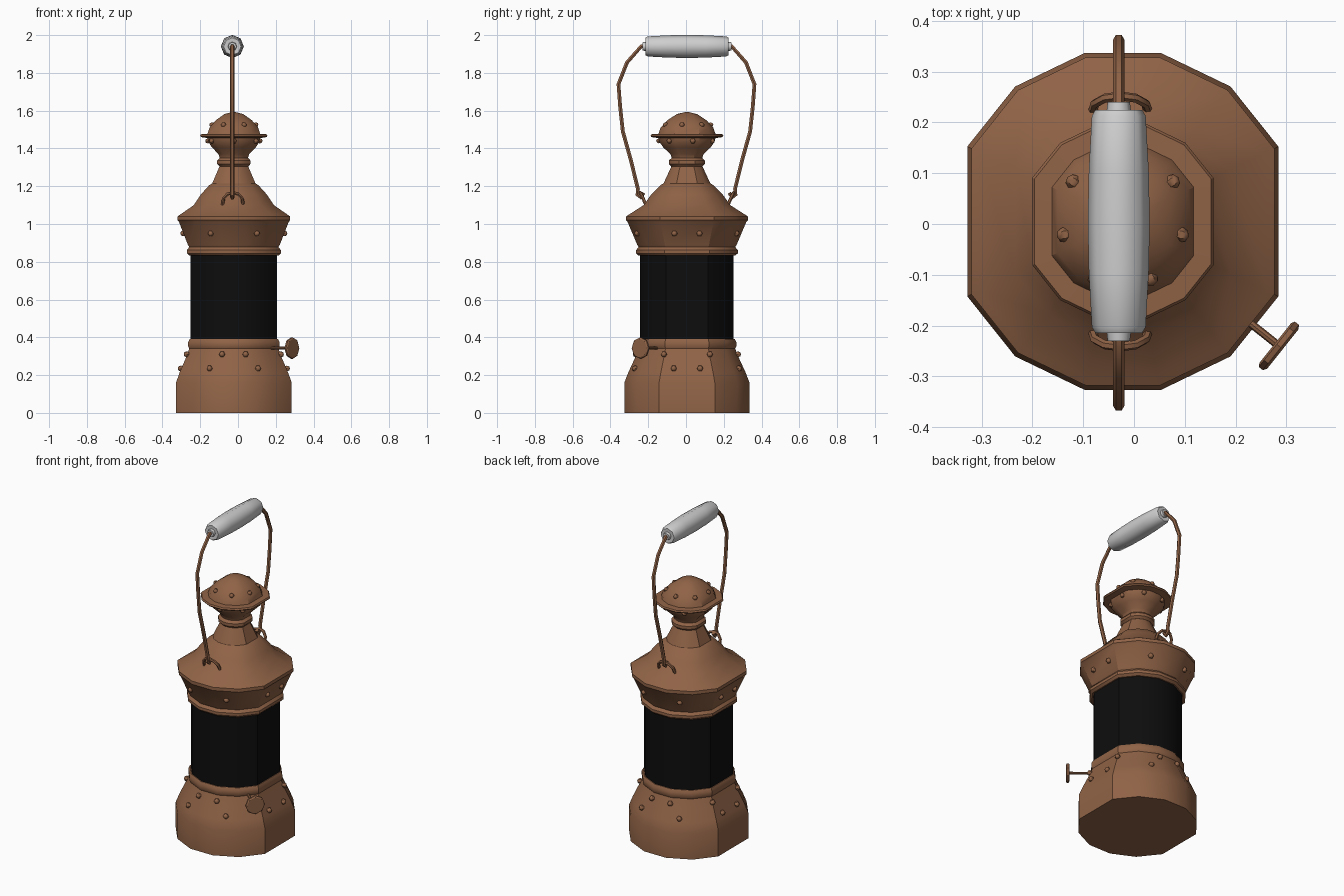
import bpy, bmesh, math
from mathutils import Vector, Matrix

if "Cube" in bpy.data.objects:
    bpy.data.objects.remove(bpy.data.objects["Cube"])

CX, CY = -0.022, 0.005          # lantern axis
STEP = 2 * math.pi / 14
# 14-sided ring with the two side corners cut off: flat left and right faces
BODY = [STEP * k for k in range(14) if k not in (0, 7)]
OCT = [math.pi / 4 * k for k in range(8)]


def material(name, rgb):
    m = bpy.data.materials.new(name)
    m.diffuse_color = (*rgb, 1)
    m.use_nodes = True
    m.node_tree.nodes["Principled BSDF"].inputs["Base Color"].default_value = m.diffuse_color
    return m


COPPER = material("copper", (0.28, 0.125, 0.062))
GLASS = material("black_glass", (0.004, 0.004, 0.004))
WHITE = material("white_grip", (0.62, 0.62, 0.62))


def finish(bm, name, mat, angle=32):
    bmesh.ops.recalc_face_normals(bm, faces=bm.faces)
    me = bpy.data.meshes.new(name)
    bm.to_mesh(me)
    bm.free()
    for p in me.polygons:
        p.use_smooth = True
    me.set_sharp_from_angle(angle=math.radians(angle))
    me.materials.append(mat)
    ob = bpy.data.objects.new(name, me)
    bpy.context.collection.objects.link(ob)
    return ob


def lathe(name, profile, angles, mat, matrix):
    """Stack rings of (radius, height) and close both ends."""
    bm = bmesh.new()
    rings = [[bm.verts.new((r * math.cos(a), r * math.sin(a), z)) for a in angles]
             for r, z in profile]
    n = len(angles)
    for lo, hi in zip(rings, rings[1:]):
        for i in range(n):
            j = (i + 1) % n
            bm.faces.new((lo[i], lo[j], hi[j], hi[i]))
    bm.faces.new(rings[0])
    bm.faces.new(rings[-1])
    bm.transform(matrix)
    return finish(bm, name, mat)


def tube(name, points, radius, mat):
    """Round rod along a path."""
    cu = bpy.data.curves.new(name + "_path", 'CURVE')
    cu.dimensions = '3D'
    cu.bevel_depth = radius
    cu.bevel_resolution = 1
    cu.use_fill_caps = True
    sp = cu.splines.new('POLY')
    sp.points.add(len(points) - 1)
    for p, co in zip(sp.points, points):
        p.co = (*co, 1)
    tmp = bpy.data.objects.new(name + "_path", cu)
    bpy.context.collection.objects.link(tmp)
    bpy.context.view_layer.update()
    me = bpy.data.meshes.new_from_object(
        tmp.evaluated_get(bpy.context.evaluated_depsgraph_get()))
    bm = bmesh.new()
    bm.from_mesh(me)
    bpy.data.objects.remove(tmp)
    bpy.data.meshes.remove(me)
    return finish(bm, name, mat, 50)


def wall(R, a):
    """Distance from the axis to the body surface at angle a."""
    c = abs(math.cos(a))
    if c > math.cos(STEP):
        return R * math.cos(STEP) / c
    return R * math.cos(STEP / 2) / math.cos(a % STEP - STEP / 2)


def rivets(name, R, z, degrees, size=0.017):
    bm = bmesh.new()
    for d in degrees:
        a = math.radians(d)
        r = wall(R, a)
        m = (Matrix.Translation((CX + r * math.cos(a), CY + r * math.sin(a), z))
             @ Matrix.Rotation(a, 4, 'Z') @ Matrix.Rotation(math.pi / 2, 4, 'Y'))
        bmesh.ops.create_uvsphere(bm, u_segments=6, v_segments=4, radius=size, matrix=m)
    finish(bm, name, COPPER, 50)


axis = Matrix.Translation((CX, CY, 0))

# Lantern body
lathe("base", [(0.34, 0), (0.34, 0.16), (0.318, 0.215), (0.285, 0.285), (0.262, 0.34),
               (0.268, 0.352), (0.268, 0.375), (0.259, 0.392)], BODY, COPPER, axis)
lathe("glass", [(0.254, 0.36), (0.254, 0.86)], BODY, GLASS, axis)
lathe("upper_body", [(0.262, 0.832), (0.276, 0.845), (0.276, 0.862), (0.262, 0.878),
                     (0.27, 0.89), (0.322, 1.01), (0.331, 1.02), (0.331, 1.04),
                     (0.315, 1.05), (0.235, 1.10), (0.195, 1.155), (0.145, 1.205),
                     (0.127, 1.215), (0.082, 1.31)], BODY, COPPER, axis)
lathe("chimney", [(0.085, 1.305), (0.098, 1.318), (0.098, 1.336), (0.083, 1.35),
                  (0.09, 1.37), (0.128, 1.405), (0.15, 1.435), (0.155, 1.455),
                  (0.193, 1.46), (0.198, 1.467), (0.193, 1.475), (0.155, 1.477),
                  (0.143, 1.51), (0.105, 1.55), (0.055, 1.582), (0.012, 1.592)],
      BODY, COPPER, axis)

# Rivet rows
wide = [s * d for s in (1, -1) for d in (14, 65, 115, 166)]
corners = [s * d for s in (1, -1) for d in (26, 77, 103, 154)]
rivets("lower_rivets", 0.311, 0.235, wide)
rivets("base_ring_rivets", 0.277, 0.31, corners)
rivets("upper_rivets", 0.296, 0.95, wide)
rivets("dome_rivets", 0.128, 1.525, [90 + 360 / 7 * k for k in range(7)], 0.015)
rivets("chimney_rivets", 0.152, 1.44, [-90 + 360 / 7 * k for k in range(7)], 0.015)

# Wick knob on the front right
turn = axis @ Matrix.Rotation(-1.5 * STEP, 4, 'Z') @ Matrix.Translation((0, 0, 0.343)) \
    @ Matrix.Rotation(math.pi / 2, 4, 'Y')
lathe("knob_shaft", [(0.008, 0.24), (0.008, 0.395)], OCT, COPPER, turn)
lathe("knob", [(0.05, 0.384), (0.057, 0.388), (0.057, 0.398), (0.05, 0.403)],
      OCT, COPPER, turn)

# Carrying handle: two bent rods, hooks and eyelets
HX = -0.03
for side, label in ((-1, "front"), (1, "back")):
    rod = [(0.20, 1.942), (0.24, 1.94), (0.315, 1.855), (0.36, 1.74), (0.351, 1.62),
           (0.337, 1.49), (0.295, 1.34), (0.257, 1.185), (0.26, 1.155), (0.243, 1.14),
           (0.226, 1.165)]
    tube(label + "_handle_rod", [(HX, CY * 0.5 + side * y, z) for y, z in rod],
         0.0115, COPPER)
    arch = [(-0.055, 0.215, 1.095), (-0.05, 0.232, 1.135), (-0.03, 0.243, 1.158),
            (0, 0.247, 1.166), (0.03, 0.243, 1.158), (0.05, 0.232, 1.135),
            (0.055, 0.215, 1.095)]
    tube(label + "_eyelet", [(-0.027 + x, CY + side * y, z) for x, y, z in arch],
         0.009, COPPER)

# Grip
along = Matrix.Translation((HX, CY, 1.94)) @ Matrix.Rotation(-math.pi / 2, 4, 'X')
lathe("grip", [(0.022, -0.235), (0.024, -0.218), (0.046, -0.22), (0.053, -0.208),
               (0.059, -0.1), (0.061, 0), (0.059, 0.1), (0.053, 0.208),
               (0.046, 0.22), (0.024, 0.218), (0.022, 0.235)],
      [a for a in OCT], WHITE, along).data.set_sharp_from_angle(angle=math.radians(50))
